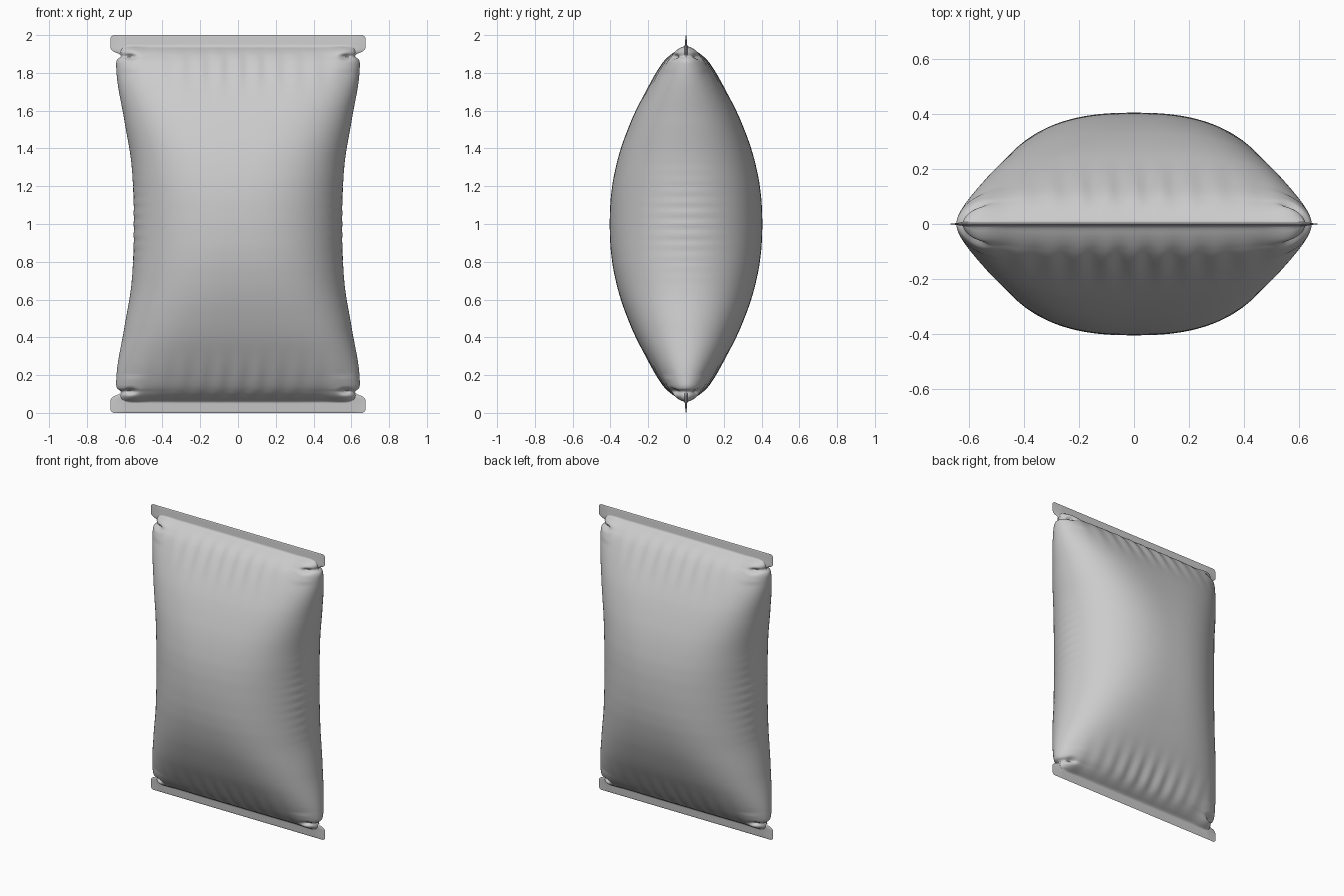
import bpy, bmesh, math

if "Cube" in bpy.data.objects:
    bpy.data.objects.remove(bpy.data.objects["Cube"])


def curve(pts):
    """Smooth interpolation through (position, value) pairs."""
    s = [(b[1] - a[1]) / (b[0] - a[0]) for a, b in zip(pts, pts[1:])]
    m = [0.0]
    for a, b in zip(s, s[1:]):
        m.append(0.0 if a * b <= 0 else 2 * a * b / (a + b))
    m.append(s[-1])

    def f(d):
        i = 0
        while i < len(pts) - 2 and d > pts[i + 1][0]:
            i += 1
        (x0, y0), (x1, y1) = pts[i], pts[i + 1]
        h = x1 - x0
        t = (d - x0) / h
        return ((2*t**3 - 3*t*t + 1) * y0 + (t**3 - 2*t*t + t) * h * m[i]
                + (3*t*t - 2*t**3) * y1 + (t**3 - t*t) * h * m[i + 1])
    return f


# profiles by distance from mid height: depth, corner depth, outline and puffed width
depth = curve([(0, .404), (.1, .401), (.2, .391), (.3, .372), (.4, .345), (.5, .309), (.6, .266),
               (.7, .213), (.8, .154), (.86, .113), (.89, .085), (.91, .06),
               (.925, .036), (.935, .017), (.945, .007), (1, .002)])
corner = curve([(.8, .154), (.86, .125), (.89, .115), (.91, .098),
                (.925, .072), (.935, .045), (.945, .007), (1, .002)])
width = curve([(0, .549), (.1, .55), (.3, .562), (.55, .602), (.8, .643), (.85, .645),
               (.87, .64), (.888, .62), (.9, .628), (.91, .652), (.92, .668),
               (.935, .675), (.98, .675), (.992, .671), (1, .66)])
puff = curve([(.87, .64), (.888, .617), (.91, .622), (.925, .618), (.945, .60), (1, .60)])


def bump(v, c, r):
    return math.exp(-((v - c) / r) ** 2)


def row(d, z):
    """Front half of one cross-section, from left to right: (x, y) pairs."""
    w = width(d)
    wb = w if d <= .87 else min(w, puff(d))
    h = depth(d)
    hc = corner(d) if d > .8 else h
    n = 2.5 + 2.3 * min(1, d / .85) ** 2
    seal = .002 + .005 * min(1, (1 - d) / .06)
    crease = .004 * math.cos(2 * math.pi * (z - 1) / .115) * bump(d, 0, .22)
    flange = w - wb > .001
    pts = []
    for i in range(5):
        x = -w + (w - wb) * i / 5
        pts.append((x, seal * i / 5 if flange else 0.0))
    N = 110
    for i in range(N + 1):
        u = math.sin(math.pi * (i / N - .5))
        x = wb * u
        hx = h + (hc - h) * bump(abs(x), .58, .07)
        y = hx * math.sqrt(max(0, 1 - abs(u) ** n))
        if d < .94:
            # gathers at the seals and pinched corners
            pleat = math.cos(2 * math.pi * x / .105 + .8 * math.sin(5 * x))
            y += .006 * pleat * bump(d, .84, .11) * bump(x, 0, .38) * min(1, (.94 - d) / .06)
            y *= 1 - .4 * bump(abs(x), .575, .03) * bump(d, .885, .014)
        # creases at the sides
        x += math.copysign(crease * abs(u) ** 14, u)
        pts.append((x, max(y, seal if flange else 0.0)))
    if not flange:
        pts[:5] = [pts[5]] * 5
    pts += [(-x, y) for x, y in reversed(pts[:5])]
    return pts


# heights, denser near the seals
half = [.0125 * i for i in range(68)] + [.85 + .005 * i for i in range(31)]
heights = [-d for d in reversed(half[1:])] + half

bm = bmesh.new()
rings = []
for s in heights:
    d, z = abs(s), 1 + s
    front = row(d, z)
    if d > .9999:
        front = [(x, 0.0) for x, y in front]
    ring = [(x, -y) for x, y in front] + [(x, y) for x, y in reversed(front[1:-1])]
    rings.append([bm.verts.new((x, y, z)) for x, y in ring])
for a, b in zip(rings, rings[1:]):
    k = len(a)
    for i in range(k):
        j = (i + 1) % k
        bm.faces.new((a[i], a[j], b[j], b[i]))
bmesh.ops.remove_doubles(bm, verts=bm.verts, dist=.0002)
bmesh.ops.recalc_face_normals(bm, faces=bm.faces)

# sealed foil bag
mesh = bpy.data.meshes.new("pillow_bag")
bm.to_mesh(mesh)
bm.free()
bag = bpy.data.objects.new("pillow_bag", mesh)
bpy.context.collection.objects.link(bag)
mat = bpy.data.materials.new("light grey")
mat.diffuse_color = (.6, .6, .6, 1)
mat.use_nodes = True
mat.node_tree.nodes["Principled BSDF"].inputs["Base Color"].default_value = mat.diffuse_color
mesh.materials.append(mat)

bpy.context.view_layer.objects.active = bag
bag.select_set(True)
bpy.ops.object.shade_smooth_by_angle(angle=math.radians(60))
